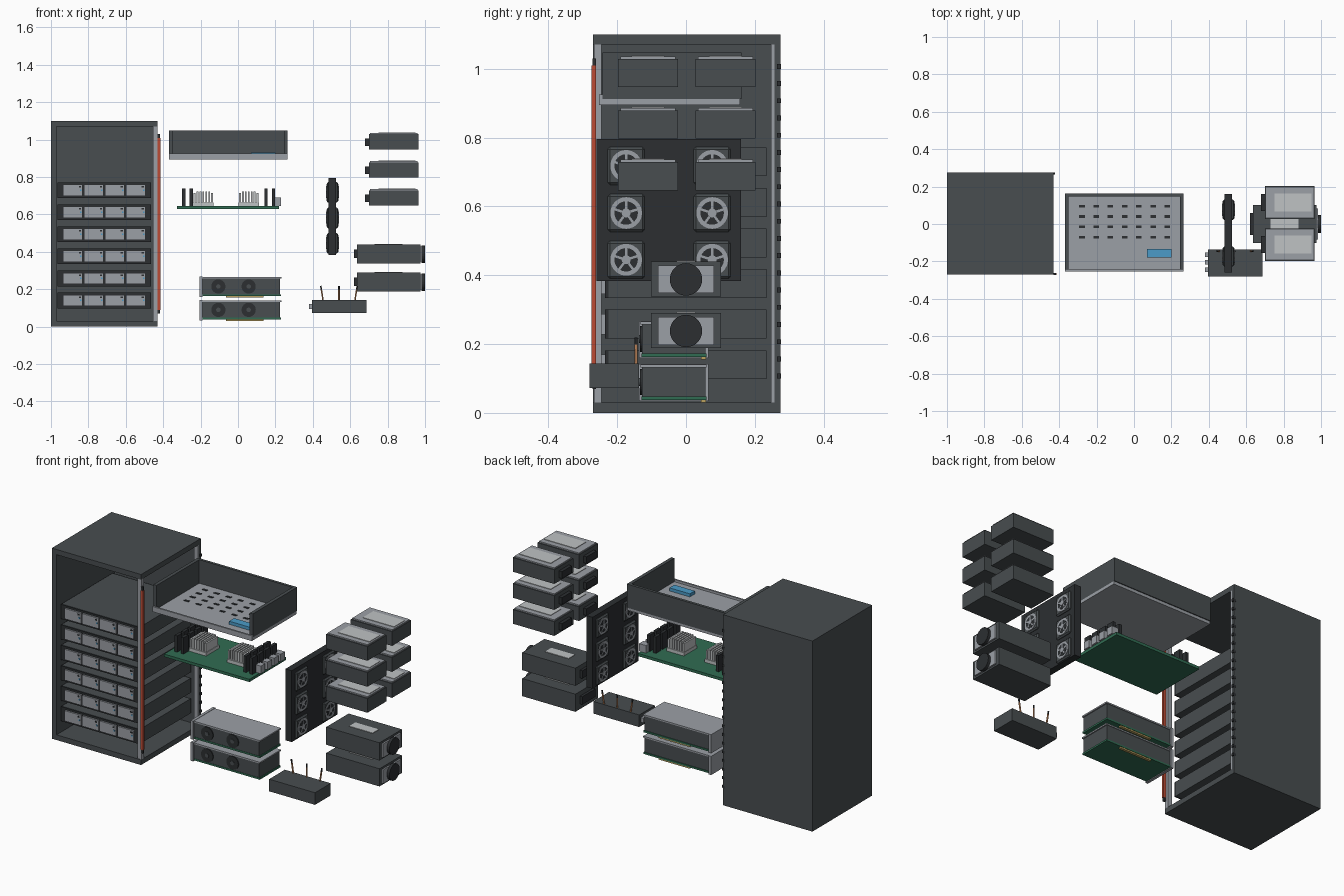
import bpy, bmesh, math
from mathutils import Matrix, Vector

if "Cube" in bpy.data.objects:
    bpy.data.objects.remove(bpy.data.objects["Cube"])


def mat(name, r, g, b):
    m = bpy.data.materials.new(name)
    m.diffuse_color = (r, g, b, 1)
    m.use_nodes = True
    m.node_tree.nodes["Principled BSDF"].inputs["Base Color"].default_value = m.diffuse_color
    return m


BODY = mat("dark_grey", .065, .075, .08)
BLACK = mat("charcoal", .025, .028, .031)
LIGHT = mat("light_grey", .33, .35, .38)
PALE = mat("pale_grey", .52, .54, .55)
GREEN = mat("board_green", .03, .15, .085)
RED = mat("red", .5, .07, .035)
BLUE = mat("blue", .07, .33, .58)
GOLD = mat("gold", .5, .36, .12)
COPPER = mat("copper", .6, .27, .12)


def finish(name, bm, material, bevel=0):
    me = bpy.data.meshes.new(name)
    bm.to_mesh(me)
    bm.free()
    ob = bpy.data.objects.new(name, me)
    bpy.context.collection.objects.link(ob)
    me.materials.append(material)
    if bevel:
        mod = ob.modifiers.new("bevel", 'BEVEL')
        mod.width = bevel
        mod.segments = 1
    return ob


def boxes(name, material, spans, bevel=0):
    """One object from boxes given as (x0, x1, y0, y1, z0, z1)."""
    bm = bmesh.new()
    for x0, x1, y0, y1, z0, z1 in spans:
        m = Matrix.Translation(((x0 + x1) / 2, (y0 + y1) / 2, (z0 + z1) / 2)) \
            @ Matrix.Diagonal((x1 - x0, y1 - y0, z1 - z0, 1))
        bmesh.ops.create_cube(bm, size=1, matrix=m)
    return finish(name, bm, material, bevel)


def discs(name, material, items, axis, sides=32):
    """One object from cylinders given as (centre, radius, length)."""
    rot = Matrix.Rotation(math.pi / 2, 4, 'Y' if axis == 'X' else 'X')
    bm = bmesh.new()
    for c, r, d in items:
        bmesh.ops.create_cone(bm, cap_ends=True, segments=sides, radius1=r, radius2=r,
                              depth=d, matrix=Matrix.Translation(c) @ rot)
    return finish(name, bm, material)


# Cabinet: open at the front and on the right
boxes("cabinet_shell", BODY, [
    (-1, -.43, -.27, .275, 0, .03), (-1, -.43, -.27, .275, 1.07, 1.1),
    (-1, -.97, -.27, .275, .03, 1.07), (-.97, -.43, .257, .275, .03, 1.07)])
boxes("cabinet_posts", LIGHT, [
    (-.455, -.43, -.267, -.245, .03, 1.07), (-.455, -.43, .247, .257, .03, 1.07)])
boxes("rear_clips", BLACK, [(-.44, -.422, .264, .276, .1 + i * .05, .114 + i * .05)
                            for i in range(19)])
boxes("red_bar", RED, [(-.43, -.415, -.274, -.261, .09, 1.01)])
boxes("red_bar_ends", BLACK, [(-.43, -.417, -.272, -.261, 1.01, 1.03),
                              (-.43, -.417, -.272, -.261, .07, .09)])

# Six drive units in the cabinet, four bays each
units, bezels, bays, leds, latches = [], [], [], [], []
for i in range(6):
    z = .14 + i * .118
    units.append((-.965, -.465, -.225, .234, z - .042, z + .042))
    bezels.append((-.965, -.465, -.236, -.225, z - .042, z + .042))
    for j in range(4):
        x = -.935 + j * .112
        bays.append((x, x + .104, -.246, -.236, z - .03, z + .03))
        leds.append((x + .09, x + .098, -.249, -.246, z - .004, z + .004))
        latches.append((x + .084, x + .096, -.249, -.246, z + .014, z + .022))
boxes("drive_units", BODY, units)
boxes("drive_unit_bezels", BLACK, bezels)
boxes("drive_bays", LIGHT, bays)
boxes("drive_lights", BLUE, leds)
boxes("drive_latches", BLACK, latches)

# Chassis tray with slotted floor
boxes("tray_floor", LIGHT, [(-.37, .265, -.253, .157, .895, .912),
                            (-.37, .265, -.253, -.243, .912, .925)])
boxes("tray_walls", BODY, [(-.37, -.35, -.243, .162, .912, 1.048),
                           (.245, .265, -.243, .162, .912, 1.048),
                           (-.35, .245, .146, .162, .912, 1.048)])
boxes("tray_slots", BLACK, [(-.293 + i * .076, -.263 + i * .076, y - .007, y + .007, .91, .915)
                            for i in range(7) for y in (.095, .04, -.015, -.07)])
boxes("tray_label", BLUE, [(.07, .2, -.18, -.135, .912, .93)])

# Main board
boxes("main_board", GREEN, [(-.325, .22, -.21, .125, .63, .646)])
fins = []
for x in (-.185, .058):
    fins.append((x - .055, x + .055, -.105, .015, .646, .665))
    for i in range(7):
        fx = x - .053 + i * .0158
        fins.append((fx, fx + .01, -.1, .01, .665, .722 if i not in (0, 6) else .715))
boxes("heat_sinks", PALE, fins)
boxes("memory_modules", BLACK, [(x - .009, x + .009, y - .022, y + .022, .646, .74)
                                for x in (-.29, -.25, .15, .19)
                                for y in (-.13, -.07, -.01, .05)])
boxes("board_ports", LIGHT, [(.185, .23, y - .02, y + .02, .646, .69)
                             for y in (-.1, -.04, .02, .08)])

# Two expansion cards
for n, z in enumerate((.03, .155)):
    p = "card_%d_" % (n + 1)
    boxes(p + "board", GREEN, [(-.19, .23, -.13, .06, z + .008, z + .018)])
    boxes(p + "shroud", BODY, [(-.19, .225, -.128, .056, z + .018, z + .102)])
    boxes(p + "lid", LIGHT, [(-.19, .232, -.132, .06, z + .102, z + .11)])
    boxes(p + "bracket", LIGHT, [(-.206, -.19, -.137, .066, z + .004, z + .112)])
    boxes(p + "edge_contacts", GOLD, [(-.065, .135, .043, .058, z, z + .009)])
    fans = [((x, -.129, z + .06), .038, .008) for x in (-.105, .057)]
    discs(p + "fan_discs", BLACK, fans, 'Y')
    discs(p + "fan_hubs", BODY, [((x, -.132, z + .06), .012, .008) for x in (-.105, .057)], 'Y', 16)

# Fan wall: six fans seen from both sides
boxes("fan_wall_panel", BLACK, [(.485, .525, -.26, .16, .384, .796)])
spots = [(y, z) for y in (-.174, .076) for z in (.445, .581, .718)]
boxes("fan_frames", BODY, [(.475, .535, y - .054, y + .054, z - .055, z + .055)
                           for y, z in spots], .007)
discs("fan_rings", LIGHT, [((.505, y, z), .046, .064) for y, z in spots], 'X')
discs("fan_wells", BLACK, [((.505, y, z), .034, .066) for y, z in spots], 'X')
discs("fan_hubs", LIGHT, [((.505, y, z), .013, .07) for y, z in spots], 'X', 20)
bm = bmesh.new()
for y, z in spots:
    for k in range(5):
        m = Matrix.Translation((.505, y, z)) @ Matrix.Rotation(k * math.tau / 5, 4, 'X') \
            @ Matrix.Translation((0, 0, .024)) @ Matrix.Diagonal((.068, .007, .022, 1))
        bmesh.ops.create_cube(bm, size=1, matrix=m)
finish("fan_blades", bm, LIGHT)

# Six storage modules in two columns
cells = [(y, z) for y in (-.11, .115) for z in (.647, .797, .947)]
boxes("module_bodies", BODY, [(.7, .965, y - .087, y + .087, z, z + .082) for y, z in cells])
boxes("module_lids", LIGHT, [(.705, .96, y - .08, y + .08, z + .082, z + .089) for y, z in cells])
boxes("module_labels", PALE, [(.75, .95, y - .048, y + .048, z + .089, z + .092)
                              for y, z in cells])
boxes("module_tabs", BLACK, [(.68, .7, y - .045, y + .045, z + .02, z + .06) for y, z in cells])

# Two power supplies
zs = (.188, .338)
boxes("supply_bodies", BODY, [(.635, .975, -.102, .102, z, z + .102) for z in zs])
boxes("supply_end_plates", LIGHT, [(.975, .984, -.082, .082, z + .01, z + .09) for z in zs])
boxes("supply_labels", PALE, [(.73, .88, -.028, .028, z + .102, z + .105) for z in zs])
boxes("supply_sockets", BLACK, [(.62, .635, -.06, .06, z + .03, z + .075) for z in zs])
discs("supply_fans", BLACK, [((.991, 0, z + .05), .047, .018) for z in zs], 'X')

# Battery pack with plugs and three leads
boxes("battery_pack", BODY, [(.395, .688, -.28, -.137, .073, .143)])
boxes("battery_plugs", LIGHT, [(.38, .395, y - .012, y + .012, .095, .122)
                               for y in (-.165, -.205, -.245)])
for i, (x, lean) in enumerate(((.455, -.012), (.54, 0), (.625, .012))):
    for part, m, a, b in (("lead", COPPER, 0, .8), ("lead_tip", BLACK, .8, 1.05)):
        cu = bpy.data.curves.new(part, 'CURVE')
        cu.dimensions = '3D'
        cu.bevel_depth = .0045
        cu.bevel_resolution = 1
        cu.use_fill_caps = True
        cu.materials.append(m)
        sp = cu.splines.new('POLY')
        sp.points.add(1)
        for pt, t in zip(sp.points, (a, b)):
            pt.co = (x + lean * t, -.145, .14 + .075 * t, 1)
        bpy.context.collection.objects.link(bpy.data.objects.new("battery_%s_%d" % (part, i + 1), cu))
